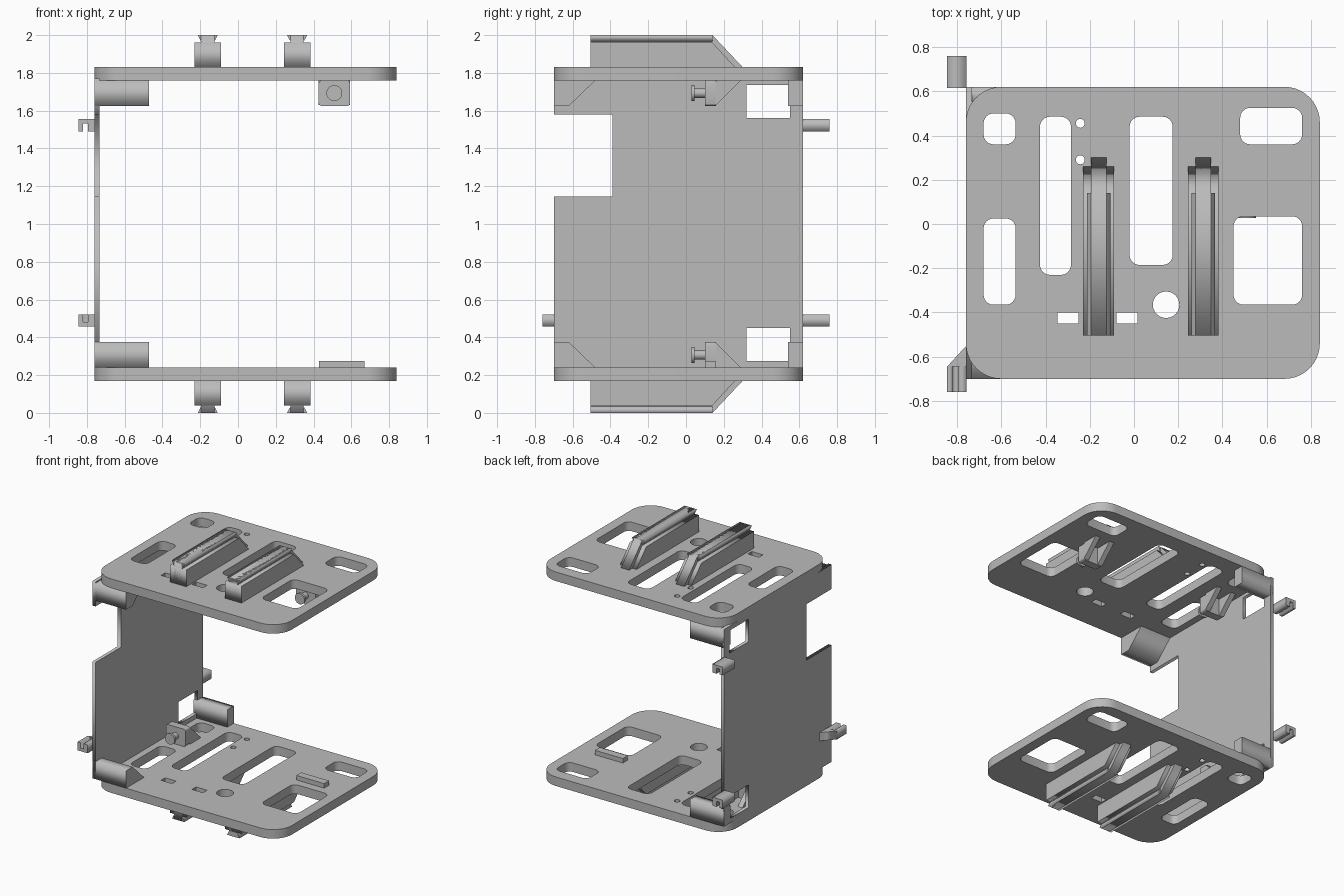
import bpy
from math import sin, cos, pi
from mathutils import Matrix

cube = bpy.data.objects.get("Cube")
if cube:
    bpy.data.objects.remove(cube, do_unlink=True)

grey = bpy.data.materials.new("plain grey")
grey.use_nodes = True
COLOUR = (0.5, 0.5, 0.5, 1)
grey.diffuse_color = COLOUR
grey.node_tree.nodes["Principled BSDF"].inputs["Base Color"].default_value = COLOUR

# Columns give the world directions of outline u, outline v and depth
FRAMES = {
    "x": Matrix(((0, 0, 1, 0), (1, 0, 0, 0), (0, 1, 0, 0), (0, 0, 0, 1))),
    "y": Matrix(((1, 0, 0, 0), (0, 0, -1, 0), (0, 1, 0, 0), (0, 0, 0, 1))),
    "z": Matrix.Identity(4),
}


def slab(name, axis, lo, hi, *loops):
    """Extrude an outline, with optional hole loops, between two depths."""
    curve = bpy.data.curves.new(name, "CURVE")
    curve.dimensions = "2D"
    curve.fill_mode = "BOTH"
    curve.extrude = (hi - lo) / 2
    for loop in loops:
        spline = curve.splines.new("POLY")
        spline.points.add(len(loop) - 1)
        for point, (u, v) in zip(spline.points, loop):
            point.co = (u, v, 0, 1)
        spline.use_cyclic_u = True
    temp = bpy.data.objects.new(name, curve)
    bpy.context.collection.objects.link(temp)
    bpy.context.view_layer.update()
    depsgraph = bpy.context.evaluated_depsgraph_get()
    mesh = bpy.data.meshes.new_from_object(temp.evaluated_get(depsgraph))
    bpy.data.objects.remove(temp, do_unlink=True)
    frame = FRAMES[axis]
    shift = frame.to_3x3().col[2] * ((lo + hi) / 2 * (-1 if axis == "y" else 1))
    mesh.transform(Matrix.Translation(shift) @ frame)
    mesh.materials.clear()
    mesh.materials.append(grey)
    obj = bpy.data.objects.new(name, mesh)
    bpy.context.collection.objects.link(obj)
    return obj


def rect(u0, u1, v0, v1, r=0.0, steps=6):
    if not r:
        return [(u0, v0), (u1, v0), (u1, v1), (u0, v1)]
    pts = []
    corners = [(u1 - r, v1 - r), (u0 + r, v1 - r), (u0 + r, v0 + r), (u1 - r, v0 + r)]
    for k, (cu, cv) in enumerate(corners):
        for i in range(steps + 1):
            a = (k + i / steps) * pi / 2
            pts.append((cu + r * cos(a), cv + r * sin(a)))
    return pts


def circle(u, v, r, n=24):
    return [(u + r * cos(2 * pi * i / n), v + r * sin(2 * pi * i / n)) for i in range(n)]


def box(name, x0, x1, y0, y1, z0, z1):
    return slab(name, "z", z0, z1, rect(x0, x1, y0, y1))


# Holes shared by both plates
plate_holes = [
    rect(-0.68, -0.535, 0.36, 0.50, 0.045),
    rect(-0.68, -0.535, -0.365, 0.025, 0.045),
    rect(-0.425, -0.285, -0.23, 0.485, 0.045),
    rect(-0.02, 0.175, -0.185, 0.485, 0.045),
    rect(0.48, 0.76, 0.36, 0.525, 0.045),
    rect(0.45, 0.76, -0.365, 0.035, 0.045),
    circle(0.145, -0.365, 0.06),
    circle(-0.243, 0.455, 0.02),
    circle(-0.243, 0.29, 0.02),
    rect(-0.345, -0.25, -0.45, -0.40),
    rect(-0.08, 0.015, -0.45, -0.40),
]


def half(label, flip):
    """Plate with its rails and corner blocks; heights are for the lower half."""
    def h(z):
        return 2 - z if flip else z

    def side(name, x0, x1, pts):
        return slab(name, "x", x0, x1, [(y, h(z)) for y, z in pts])

    def across(name, y0, y1, pts):
        return slab(name, "y", y0, y1, [(x, h(z)) for x, z in pts])

    # Plate
    z0, z1 = sorted((h(0.17), h(0.24)))
    slab(label + "_plate", "z", z0, z1,
         rect(-0.76, 0.84, -0.70, 0.62, 0.16, 10), *plate_holes)

    # Rails with a dovetail ridge and a sloping end
    for rail, x in (("right", -0.16), ("left", 0.313)):
        name = f"{label}_{rail}_rail"
        side(name + "_body", x - 0.07, x + 0.07,
             [(-0.505, 0.17), (-0.505, 0.04), (0.14, 0.04), (0.26, 0.17)])
        side(name + "_ridge", x - 0.035, x + 0.035,
             [(-0.505, 0.17), (-0.505, 0), (0.14, 0), (0.30, 0.17)])
        across(name + "_dovetail", -0.505, 0.14,
               [(x - 0.035, 0.035), (x - 0.053, 0), (x + 0.053, 0), (x + 0.035, 0.035)])

    # Corner blocks joining plate and wall
    side(label + "_front_corner_block", -0.76, -0.47,
         [(-0.70, 0.24), (-0.70, 0.375), (-0.62, 0.375), (-0.48, 0.24)])
    side(label + "_back_corner_block", -0.76, -0.47,
         [(0.54, 0.24), (0.54, 0.375), (0.62, 0.375), (0.62, 0.24)])

    # Pin holders: upright block, two gussets, shaft and head
    for place, x in (("right", -0.605), ("left", 0.51)):
        name = f"{label}_{place}_pin"
        if place == "left" and not flip:
            continue
        across(name + "_block", 0.10, 0.16, rect(x - 0.083, x + 0.083, 0.24, 0.375, 0.015, 3))
        for gx in (x - 0.083, x + 0.043):
            side(name + "_gusset", gx, gx + 0.04, [(0.16, 0.24), (0.16, 0.37), (0.29, 0.24)])
        across(name + "_shaft", 0.04, 0.10, circle(x, 0.307, 0.025))
        across(name + "_head", 0.028, 0.045, circle(x, 0.307, 0.042))


half("lower", False)
half("upper", True)
box("lower_plate_strip", 0.43, 0.67, 0.10, 0.16, 0.24, 0.275)

# Side wall with a front notch and two windows
wall = [(-0.70, 0.24), (0.62, 0.24), (0.62, 1.77), (-0.70, 1.77),
        (-0.70, 1.58), (-0.39, 1.58), (-0.39, 1.145), (-0.70, 1.145)]
slab("side_wall", "x", -0.76, -0.733, wall,
     rect(0.32, 0.55, 0.275, 0.45), rect(0.32, 0.55, 1.56, 1.735))


# Slotted hooks outside the wall
def hook(name, y0, y1, z, slot_up):
    pts = [(-0.845, 0), (-0.82, 0), (-0.82, 0.042), (-0.795, 0.042),
           (-0.795, 0), (-0.758, 0), (-0.758, 0.065), (-0.845, 0.065)]
    slab(name, "y", y0, y1, [(x, z + (0.065 - d if slot_up else d)) for x, d in pts])


hook("lower_back_hook", 0.615, 0.76, 0.457, False)
hook("upper_back_hook", 0.615, 0.76, 1.49, False)
hook("front_hook", -0.76, -0.645, 0.457, True)
slab("front_hook_brace", "z", 0.457, 0.522,
     [(-0.845, -0.645), (-0.758, -0.645), (-0.758, -0.55)])

# Smooth the rounded edges, keep corners sharp
bpy.ops.object.select_all(action="DESELECT")
for obj in bpy.context.scene.objects:
    if obj.type == "MESH" and any(k in obj.name for k in ("plate", "pin")):
        obj.select_set(True)
        bpy.context.view_layer.objects.active = obj
bpy.ops.object.shade_smooth_by_angle()
